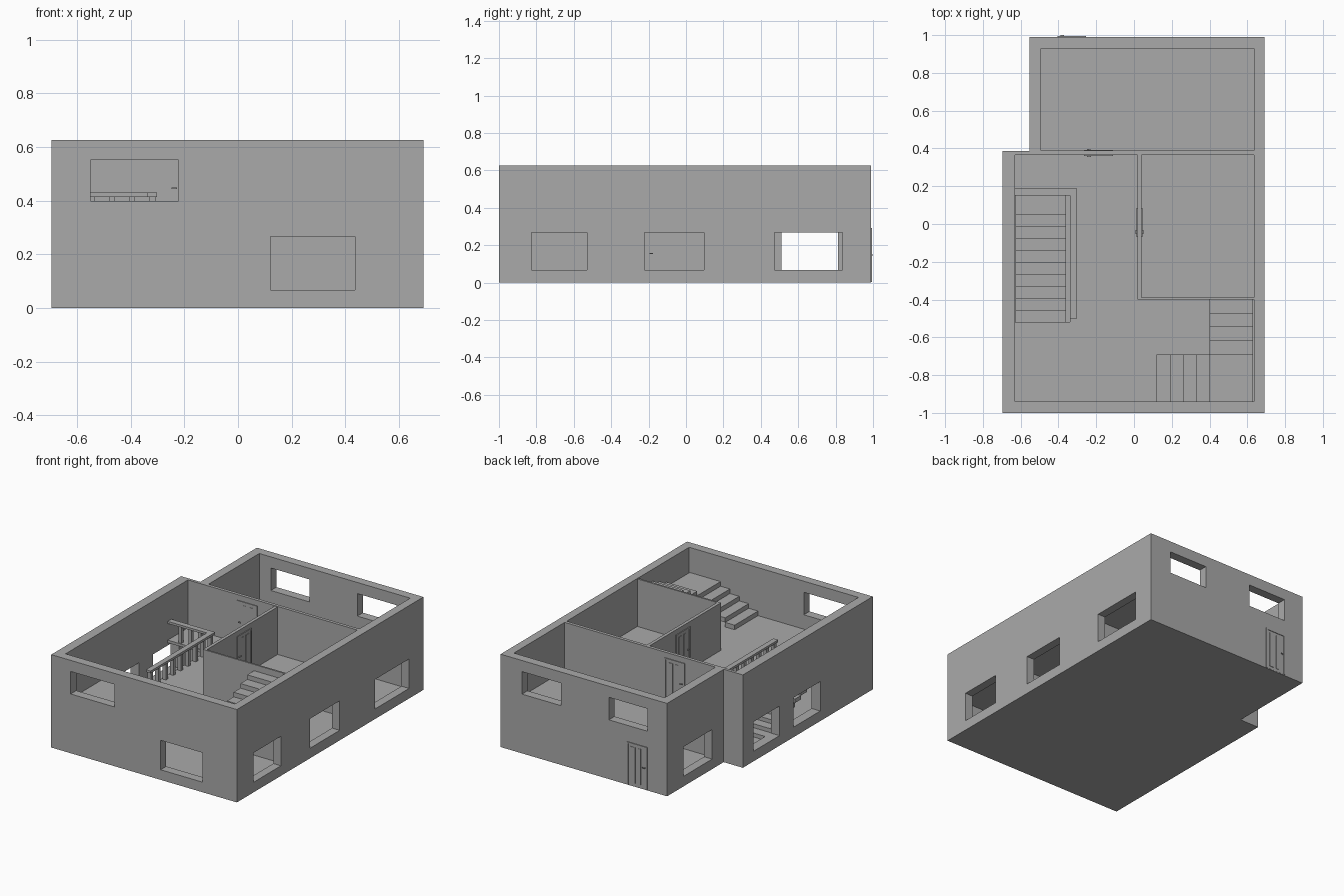
import bpy, bmesh

if "Cube" in bpy.data.objects:
    bpy.data.objects.remove(bpy.data.objects["Cube"])

# one flat grey for the whole house
grey = bpy.data.materials.new("plain_grey")
grey.diffuse_color = (0.40, 0.40, 0.40, 1)
grey.use_nodes = True
grey.node_tree.nodes["Principled BSDF"].inputs["Base Color"].default_value = grey.diffuse_color

H = 0.627        # wall height
FLOOR = 0.303    # top of the upper floor
BASE = 0.012     # top of the ground slab


def finish(name, bm):
    me = bpy.data.meshes.new(name)
    bmesh.ops.recalc_face_normals(bm, faces=bm.faces)
    bm.to_mesh(me)
    bm.free()
    me.materials.append(grey)
    ob = bpy.data.objects.new(name, me)
    bpy.context.collection.objects.link(ob)
    return ob


def boxes(name, *spans):
    """One object from boxes given as (x0, x1, y0, y1, z0, z1)."""
    bm = bmesh.new()
    for x0, x1, y0, y1, z0, z1 in spans:
        vs = bmesh.ops.create_cube(bm, size=1)["verts"]
        for v in vs:
            v.co.x = x1 if v.co.x > 0 else x0
            v.co.y = y1 if v.co.y > 0 else y0
            v.co.z = z1 if v.co.z > 0 else z0
    return finish(name, bm)


def cut(target, span):
    cutter = boxes("cutter", span)
    cutter.hide_render = True
    mod = target.modifiers.new("cut", "BOOLEAN")
    mod.operation = "DIFFERENCE"
    mod.solver = "EXACT"
    mod.object = cutter
    bpy.context.view_layer.objects.active = target
    bpy.ops.object.modifier_apply(modifier=mod.name)
    bpy.data.objects.remove(cutter)


# outer shell: stepped outline pulled up, then hollowed into two halls
outline = [(-0.695, -1), (0.692, -1), (0.692, 0.99), (-0.552, 0.99),
           (-0.552, 0.386), (-0.695, 0.386)]
bm = bmesh.new()
base = bm.faces.new([bm.verts.new((x, y, 0)) for x, y in outline])
top = bmesh.ops.extrude_face_region(bm, geom=[base])["geom"]
for v in top:
    if isinstance(v, bmesh.types.BMVert):
        v.co.z = H
shell = finish("outer_walls", bm)
cut(shell, (-0.63, 0.635, -0.94, 0.366, BASE, 1))
cut(shell, (-0.492, 0.635, 0.388, 0.93, BASE, 1))

# windows
LOW, HIGH = (0.068, 0.267), (0.40, 0.552)
windows = [
    (-0.55, -0.222, -1.1, -0.9, *HIGH), (0.122, 0.436, -1.1, -0.9, *LOW),
    (0.24, 0.532, 0.9, 1.1, *HIGH), (-0.406, -0.117, 0.9, 1.1, *HIGH),
]
for y0, y1 in ((-0.825, -0.53), (-0.222, 0.097), (0.473, 0.837)):
    windows.append((0.60, 0.8, y0, y1, *LOW))
for x, y0, y1 in ((-0.55, 0.51, 0.813), (-0.69, -0.005, 0.27), (-0.69, -0.44, -0.155)):
    windows.append((x - 0.1, x + 0.08, y0, y1, *LOW))
for w in windows:
    cut(shell, w)

# inner room walls, both storeys
boxes("room_side_wall", (0.018, 0.04, -0.40, 0.367, BASE, H - 0.003))
boxes("room_front_wall", (0.04, 0.636, -0.40, -0.388, BASE, H - 0.003))

# upper floor with the stairwell left open
Z = (FLOOR - 0.018, FLOOR)
boxes("upper_floor",
      (-0.34, 0.636, -0.941, 0.367, *Z),
      (-0.631, -0.34, -0.941, -0.52, *Z),
      (-0.631, -0.34, 0.15, 0.367, *Z),
      (-0.493, 0.636, 0.387, 0.931, *Z))

# lower stairs, falling towards the back
rise = (FLOOR - BASE) / 11
steps = []
for i in range(10):
    y0 = -0.52 + 0.0633 * i
    y1 = 0.15 if i == 9 else y0 + 0.0633
    z1 = FLOOR - rise * (i + 1)
    steps.append((-0.628, -0.36, y0, y1, z1 - rise, z1))
boxes("lower_stairs", *steps)

# upper stairs: a run to the corner landing, then a run along the right wall
rise = 0.031
steps = []
for i in range(4):
    z1 = FLOOR + rise * (i + 1)
    steps.append((0.12 + 0.07 * i, 0.19 + 0.07 * i, -0.94, -0.69, z1 - rise, z1))
z1 = FLOOR + rise * 5
steps.append((0.40, 0.63, -0.94, -0.69, z1 - rise, z1))
for i in range(4):
    z1 = FLOOR + rise * (i + 6)
    y0 = -0.69 + 0.0725 * i
    steps.append((0.40, 0.63, y0, y0 + 0.0725, z1 - rise, z1))
boxes("upper_stairs", *steps)

# stairwell railing
boxes("handrail",
      (-0.338, -0.302, -0.50, 0.188, 0.415, 0.43),
      (-0.63, -0.338, 0.15, 0.188, 0.415, 0.43))
posts = [(-0.332, -0.308, -0.49 + 0.08 * i, -0.466 + 0.08 * i, FLOOR, 0.415)
         for i in range(9)]
posts += [(-0.555 + 0.074 * i, -0.533 + 0.074 * i, 0.157, 0.181, FLOOR, 0.415)
          for i in range(3)]
boxes("railing_posts", *posts)


def door(name, along, a0, w0, w1, z):
    """Door in the wall w0..w1; a0 is its low end, the handle sits near it."""
    a1, top = a0 + 0.152, z + 0.287
    parts = []

    def add(p, q, out, z0, z1):
        lo, hi = w0 - out, w1 + out
        parts.append((p, q, lo, hi, z0, z1) if along == "x" else (lo, hi, p, q, z0, z1))

    add(a0, a0 + 0.01, 0.005, z, top)                      # frame
    add(a1 - 0.01, a1, 0.005, z, top)
    add(a0 + 0.01, a1 - 0.01, 0.005, top - 0.01, top)
    add(a0 + 0.01, a1 - 0.01, 0.001, z, top - 0.01)        # leaf
    add(a0 + 0.05, a0 + 0.07, 0.004, z + 0.02, top - 0.025)  # raised panels
    add(a0 + 0.09, a0 + 0.125, 0.004, z + 0.02, top - 0.025)
    boxes(name, *parts)
    parts.clear()
    add(a0 + 0.016, a0 + 0.022, 0.01, z + 0.140, z + 0.146)  # handle
    for s in (w0 - 0.01, w1 + 0.006):
        p = (a0 + 0.016, a0 + 0.036)
        parts.append((*p, s, s + 0.004, z + 0.140, z + 0.146) if along == "x"
                     else (s, s + 0.004, *p, z + 0.140, z + 0.146))
    boxes(name + "_handle", *parts)


door("back_door", "x", -0.406, 0.93, 0.99, 0.004)
door("upper_hall_door", "x", -0.264, 0.366, 0.388, FLOOR)
door("upper_room_door", "y", -0.068, 0.018, 0.04, FLOOR)
door("lower_room_door", "y", -0.212, 0.018, 0.04, BASE)
